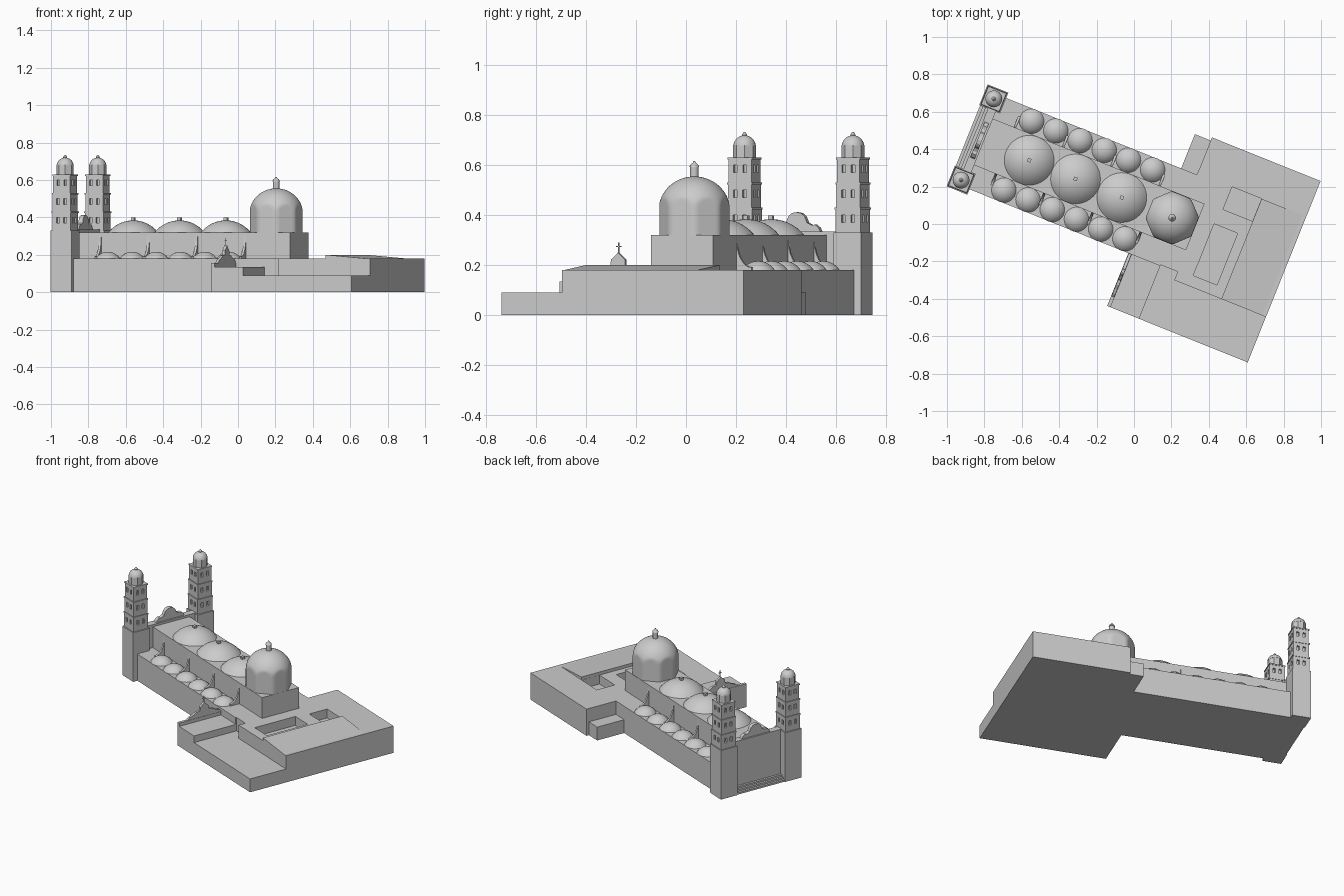
import bpy, bmesh, math
from mathutils import Matrix, Vector

if "Cube" in bpy.data.objects:
    bpy.data.objects.remove(bpy.data.objects["Cube"], do_unlink=True)

stone = bpy.data.materials.new("pale_grey_stone")
stone.use_nodes = True
GREY = (0.6, 0.6, 0.6, 1)
stone.diffuse_color = GREY
stone.node_tree.nodes["Principled BSDF"].inputs["Base Color"].default_value = GREY

# Parts are laid out along the nave (u) and across it (v), then turned to the site angle
SITE = Matrix.Rotation(math.radians(-21.9), 4, 'Z')
MID = 0.107          # nave centre line
TOWER_U = -0.945


def finish(name, bm, smooth=False):
    bmesh.ops.recalc_face_normals(bm, faces=bm.faces)
    bm.transform(SITE)
    me = bpy.data.meshes.new(name)
    bm.to_mesh(me)
    bm.free()
    me.materials.append(stone)
    ob = bpy.data.objects.new(name, me)
    bpy.context.collection.objects.link(ob)
    if smooth:
        bpy.ops.object.select_all(action='DESELECT')
        ob.select_set(True)
        bpy.context.view_layer.objects.active = ob
        bpy.ops.object.shade_smooth_by_angle(angle=math.radians(32))
    return ob


def add_box(bm, u, v, z):
    m = Matrix.Translation([(a + b) / 2 for a, b in (u, v, z)])
    s = Matrix.Diagonal([b - a for a, b in (u, v, z)] + [1])
    bmesh.ops.create_cube(bm, size=1, matrix=m @ s)


def box(name, u, v, z):
    bm = bmesh.new()
    add_box(bm, u, v, z)
    return finish(name, bm)


def prism(name, pts, place, push):
    """Extrude a flat outline; place maps 2D points into space."""
    bm = bmesh.new()
    face = bm.faces.new([bm.verts.new(place(a, b)) for a, b in pts])
    new = bmesh.ops.extrude_face_region(bm, geom=[face])["geom"]
    bmesh.ops.translate(bm, vec=push, verts=[g for g in new if isinstance(g, bmesh.types.BMVert)])
    return finish(name, bm)


def lathe(name, u, v, profile, segs=32, limit=None, smooth=True):
    """Revolve (radius, z) points; limit gives the largest radius at an angle."""
    bm = bmesh.new()
    rings = []
    for r, z in profile:
        ring = []
        for i in range(segs):
            a = math.tau * (i + 0.5) / segs
            q = min(r, limit(a)) if limit else r
            ring.append(bm.verts.new((u + q * math.cos(a), v + q * math.sin(a), z)))
        rings.append(ring)
    for lo, hi in zip(rings, rings[1:]):
        for i in range(segs):
            j = (i + 1) % segs
            bm.faces.new((lo[i], lo[j], hi[j], hi[i]))
    bm.faces.new(rings[0])
    bm.faces.new(rings[-1])
    return finish(name, bm, smooth)


def cap(r, h, z, steps=8):
    """Profile of a shallow spherical cap."""
    big = (r * r + h * h) / (2 * h)
    top = math.asin(min(1, r / big))
    angles = [top * (1 - i / steps) for i in range(steps)] + [0.01]
    return [(big * math.sin(a), z + h - big + big * math.cos(a)) for a in angles]


def carve(ob, cuts, name):
    bm = bmesh.new()
    for c in cuts:
        add_box(bm, *c)
    cutter = finish(name, bm)
    cutter.hide_render = True
    mod = ob.modifiers.new("carve", 'BOOLEAN')
    mod.operation, mod.solver, mod.object = 'DIFFERENCE', 'EXACT', cutter
    bpy.ops.object.select_all(action='DESELECT')
    bpy.context.view_layer.objects.active = ob
    ob.select_set(True)
    bpy.ops.object.modifier_apply(modifier=mod.name)
    bpy.data.objects.remove(cutter, do_unlink=True)


def mirrored(pts):
    return pts + [(-a, b) for a, b in reversed(pts) if a > 0]


# Church body
box("aisles", (-0.91, 0.214), (-0.156, 0.37), (0, 0.18))
box("nave", (-0.93, 0.31), (MID - 0.134, MID + 0.134), (0.05, 0.32))
box("facade_wall", (-0.955, -0.91), (MID - 0.18, MID + 0.18), (0, 0.335))
for i in range(3):
    box(f"entrance_step_{i}", (-1.0 + 0.015 * i, -0.95), (MID - 0.18, MID + 0.18), (0, 0.012 * (i + 1)))

# Curved gable over the facade
gable = mirrored([(0, 0.412), (0.02, 0.408), (0.035, 0.395), (0.045, 0.37), (0.065, 0.36),
                  (0.08, 0.362), (0.095, 0.35), (0.105, 0.33)])
prism("facade_gable", gable, lambda a, z: (-0.945, MID + a, z), (0.025, 0, 0))

# Nave and aisle domes
for i in range(3):
    u = -0.647 + 0.267 * i
    lathe(f"nave_dome_{i}", u, MID, cap(0.133, 0.064, 0.32), 40)
    box(f"nave_finial_{i}", (u - 0.01, u + 0.01), (MID - 0.01, MID + 0.01), (0.375, 0.398))
for side, label in ((-1, "front"), (1, "back")):
    for i in range(6):
        lathe(f"{label}_aisle_dome_{i}", -0.713 + 0.1395 * i, MID + side * 0.199, cap(0.066, 0.036, 0.18), 28)
    # Flying buttresses with a hollow curve
    for i in range(4):
        arc = [(0.065 * (1 - math.sin(t * math.pi / 12)), 0.3 - 0.11 * math.cos(t * math.pi / 12))
               for t in range(7)]
        fin = [(-0.005, 0.17), (0.065, 0.17)] + arc + [(-0.005, 0.3)]
        prism(f"{label}_buttress_{i}", fin,
              lambda a, z, s=side, k=i: (-0.79 + 0.278 * k, MID + s * (0.134 + a), z), (0.013, 0, 0))

# Great dome: a round shell trimmed by an eight-sided drum
R = 0.143


def octagon(a):
    return R * math.cos(math.pi / 8) / math.cos((a + math.pi / 8) % (math.pi / 4) - math.pi / 8)


shell = [(R, 0.32), (R, 0.42)] + [
    (R * math.cos(t * math.pi / 40), 0.42 + 0.135 * math.sin(t * math.pi / 40)) for t in range(1, 20)]
lathe("great_dome", 0.177, MID, shell, 64, octagon)
lathe("dome_lantern", 0.177, MID, [(0.017, 0.54), (0.017, 0.592), (0.02, 0.593), (0.015, 0.603),
                                   (0.006, 0.61), (0.003, 0.617)], 12)

# Twin bell towers
for v, label in ((MID - 0.234, "front"), (MID + 0.234, "back")):
    box(f"{label}_tower_base", (TOWER_U - 0.06, TOWER_U + 0.06), (v - 0.06, v + 0.06), (0, 0.33))
    for i, half in enumerate((0.053, 0.051, 0.049)):
        z = 0.33 + 0.1 * i
        stage = box(f"{label}_tower_stage_{i}", (TOWER_U - half, TOWER_U + half), (v - half, v + half), (z, z + 0.1))
        cuts = []
        for s in (-1, 1):
            for o in (-0.02, 0.02):
                deep = sorted((s * (half - 0.014), s * (half + 0.01)))
                wide = (o - 0.008, o + 0.008)
                for du, dv in ((deep, wide), (wide, deep)):
                    cuts.append(([TOWER_U + d for d in du], [v + d for d in dv], (z + 0.04, z + 0.07)))
        carve(stage, cuts, "window_cutter")
        box(f"{label}_tower_ledge_{i}", (TOWER_U - half - 0.003, TOWER_U + half + 0.003),
            (v - half - 0.003, v + half + 0.003), (z + 0.092, z + 0.1))
    lathe(f"{label}_tower_drum", TOWER_U, v, [(0.046, 0.63), (0.046, 0.682)], 8, smooth=False)
    lathe(f"{label}_tower_dome", TOWER_U, v, cap(0.045, 0.04, 0.68), 20)
    lathe(f"{label}_tower_finial", TOWER_U, v, [(0.009, 0.712), (0.011, 0.722), (0.003, 0.734)], 10)

# Cloister wing with two sunken courts
plan = [(0.214, 0.585), (0.84, 0.585), (0.84, -0.198), (0.312, -0.198), (0.312, -0.15), (0.214, -0.15)]
wing = prism("cloister_wing", plan, lambda u, v: (u, v, 0), (0, 0, 0.18))
carve(wing, [((0.397, 0.533), (-0.137, 0.16), (0.12, 0.3)),
             ((0.413, 0.582), (0.25, 0.38), (0.12, 0.3))], "court_cutter")
prism("sloping_roof", [(0.583, 0.178), (0.84, 0.178), (0.583, 0.2)],
      lambda u, z: (u, -0.198, z), (0, 0.578, 0))
box("back_annex", (0.123, 0.214), (0.36, 0.567), (0, 0.09))
prism("low_terrace", [(0.214, -0.46), (0.84, -0.46), (0.84, -0.198), (0.312, -0.198),
                      (0.312, -0.15), (0.214, -0.15)], lambda u, v: (u, v, 0), (0, 0, 0.09))
box("side_chapel", (0.042, 0.214), (-0.46, -0.156), (0, 0.135))

# Chapel front wall with its own gable and cross
box("chapel_parapet", (0.03, 0.05), (-0.46, -0.156), (0, 0.157))
chapel = mirrored([(0, 0.25), (0.012, 0.238), (0.03, 0.222), (0.032, 0.2), (0.06, 0.195),
                   (0.085, 0.18), (0.11, 0.172), (0.13, 0.155)])
prism("chapel_gable", chapel, lambda a, z: (0.032, -0.275 + a, z), (0.016, 0, 0))
box("cross_post", (0.038, 0.042), (-0.277, -0.273), (0.245, 0.29))
box("cross_arm", (0.038, 0.042), (-0.286, -0.264), (0.273, 0.277))
